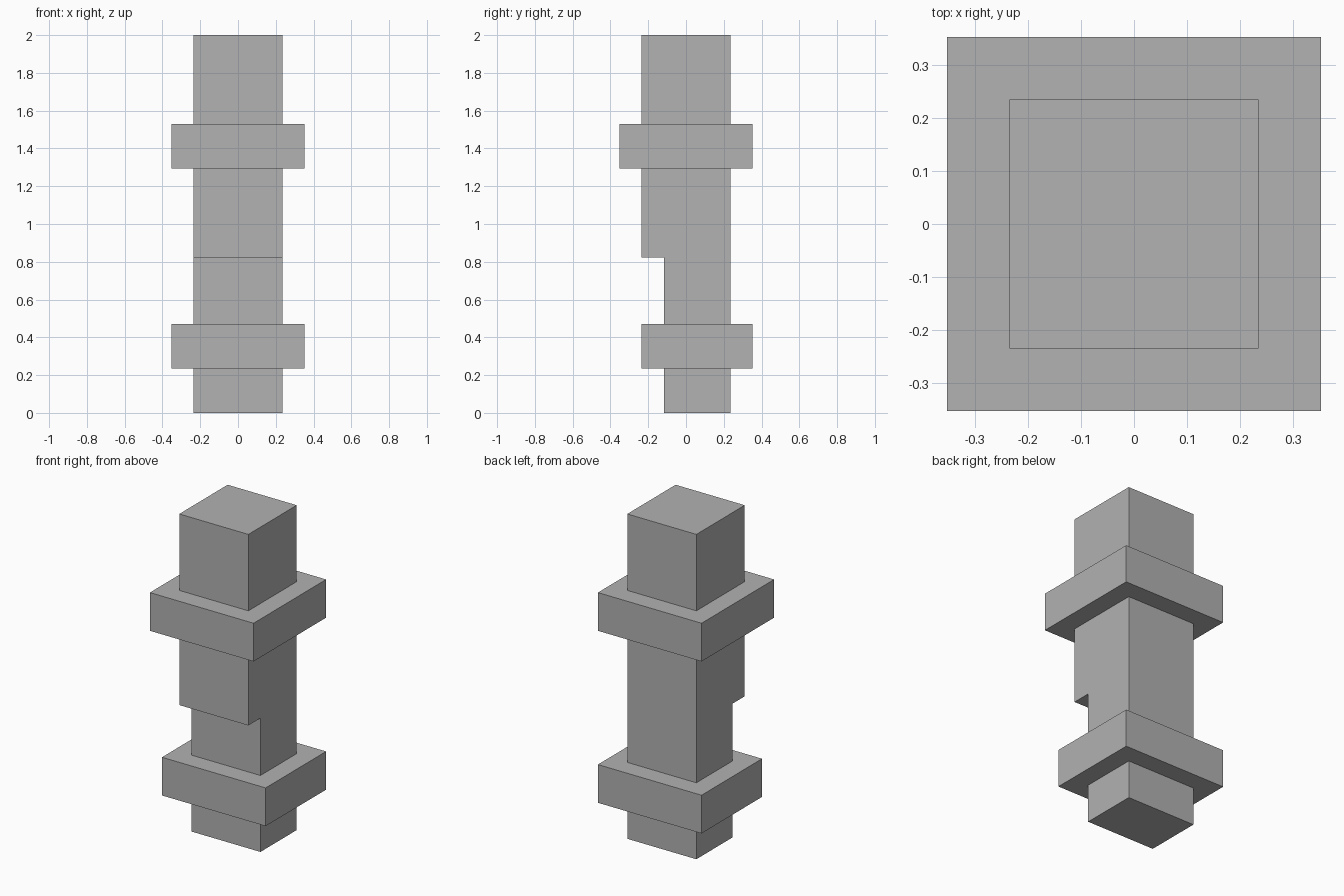
import bpy
import bmesh
from mathutils import Vector

cube = bpy.data.objects.get("Cube")
if cube:
    bpy.data.objects.remove(cube, do_unlink=True)

U = 2 / 17  # grid unit: the model is 17 units tall

grey = bpy.data.materials.new("plain grey")
grey.use_nodes = True
colour = (0.445, 0.445, 0.445, 1)
grey.diffuse_color = colour
grey.node_tree.nodes["Principled BSDF"].inputs["Base Color"].default_value = colour


def extrude_profile(name, profile, half_width):
    """Extrude a side profile of (y, z) points, in grid units, across x."""
    bm = bmesh.new()
    face = bm.faces.new([bm.verts.new((-half_width * U, y * U, z * U)) for y, z in profile])
    result = bmesh.ops.extrude_face_region(bm, geom=[face])
    moved = [v for v in result["geom"] if isinstance(v, bmesh.types.BMVert)]
    bmesh.ops.translate(bm, verts=moved, vec=Vector((2 * half_width * U, 0, 0)))
    bmesh.ops.recalc_face_normals(bm, faces=bm.faces)
    mesh = bpy.data.meshes.new(name)
    bm.to_mesh(mesh)
    bm.free()
    mesh.materials.append(grey)
    obj = bpy.data.objects.new(name, mesh)
    bpy.context.collection.objects.link(obj)
    return obj


def collar(name, front, bottom, top):
    return extrude_profile(name, [(front, bottom), (3, bottom), (3, top), (front, top)], 3)


# Square shaft, stepped back at the lower front
extrude_profile("shaft", [(-1, 0), (2, 0), (2, 17), (-2, 17), (-2, 7), (-1, 7)], 2)

# Wide collars; the lower one follows the step
collar("lower_collar", -2, 2, 4)
collar("upper_collar", -3, 11, 13)
